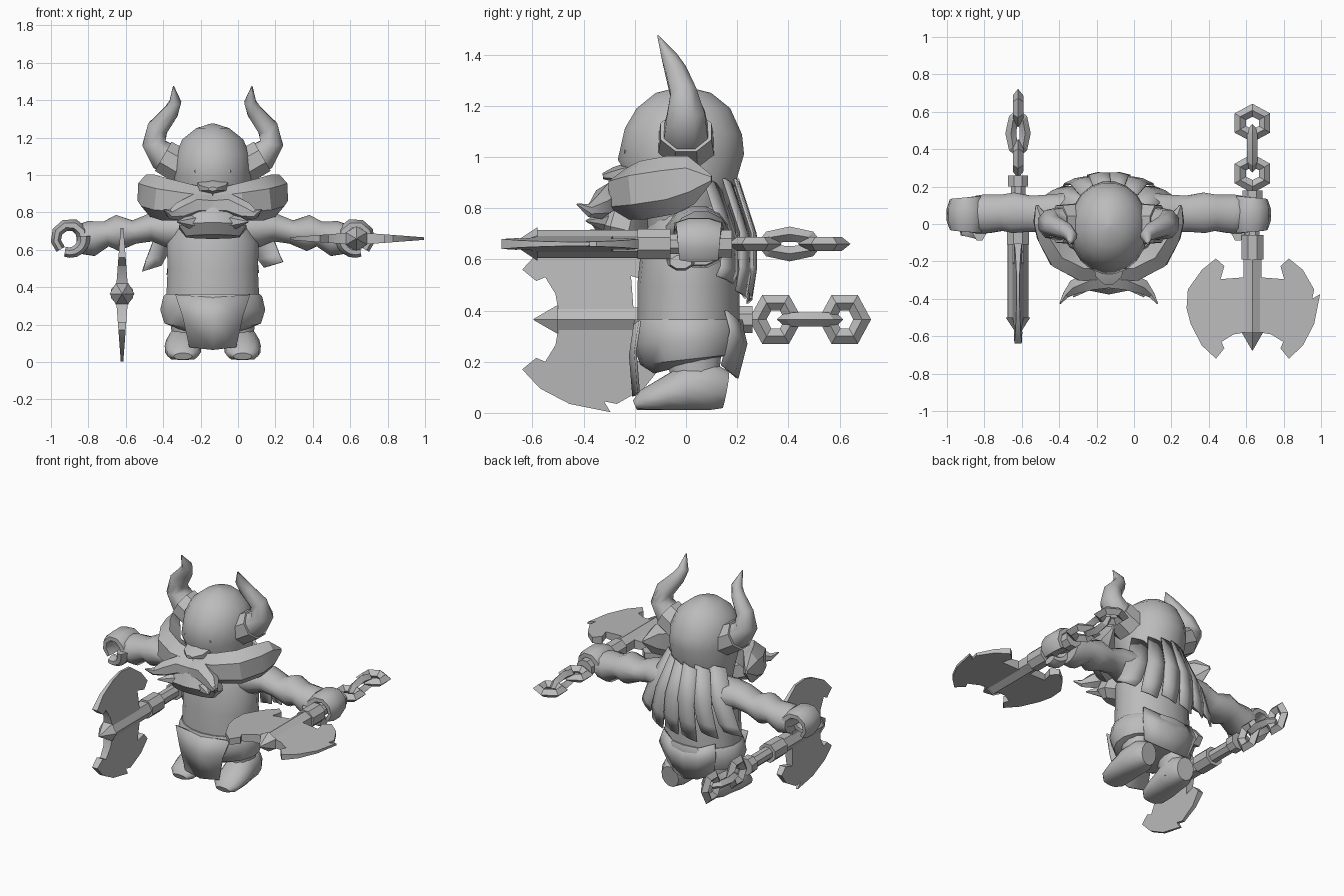
import bpy, bmesh, math
from mathutils import Vector, Matrix

if "Cube" in bpy.data.objects:
    bpy.data.objects.remove(bpy.data.objects["Cube"])

CX = -0.135  # centre line of the figure
BODY = Matrix.Translation((CX, 0, 0))
GREY = bpy.data.materials.new("plain grey")
GREY.use_nodes = True
GREY.diffuse_color = (0.5, 0.5, 0.5, 1)
GREY.node_tree.nodes["Principled BSDF"].inputs["Base Color"].default_value = (0.5, 0.5, 0.5, 1)


def finish(name, bm, frame=BODY, angle=40):
    bmesh.ops.recalc_face_normals(bm, faces=bm.faces)
    me = bpy.data.meshes.new(name)
    bm.to_mesh(me)
    bm.free()
    me.materials.append(GREY)
    ob = bpy.data.objects.new(name, me)
    bpy.context.scene.collection.objects.link(ob)
    ob.matrix_world = frame
    bpy.ops.object.select_all(action='DESELECT')
    ob.select_set(True)
    bpy.context.view_layer.objects.active = ob
    bpy.ops.object.shade_smooth_by_angle(angle=math.radians(angle))
    return ob


def tube(name, stations, n=12, up=(0, 1, 0), side=1, frame=BODY, angle=40, floor=None):
    """Loft elliptical rings (x, y, z, across, along_up) along a path."""
    bm = bmesh.new()
    pts = [Vector((s[0] * side, s[1], s[2])) for s in stations]
    rings = []
    for i, (p, s) in enumerate(zip(pts, stations)):
        t = (pts[min(i + 1, len(pts) - 1)] - pts[max(i - 1, 0)]).normalized()
        u = Vector(up).cross(t).normalized()
        w = t.cross(u)
        ring = []
        for k in range(n):
            a = math.tau * (k + 0.5) / n
            co = p + u * math.cos(a) * s[3] + w * math.sin(a) * s[4]
            if floor is not None:
                co.z = max(co.z, floor)
            ring.append(bm.verts.new(co))
        rings.append(ring)
    for r, q in zip(rings, rings[1:]):
        for k in range(n):
            bm.faces.new((r[k], r[(k + 1) % n], q[(k + 1) % n], q[k]))
    bm.faces.new(rings[0])
    bm.faces.new(rings[-1])
    return finish(name, bm, frame, angle)


def sheet(name, rows, thick=0.01):
    """Grid of points turned into a thin cloth or hair panel."""
    bm = bmesh.new()
    grid = [[bm.verts.new(p) for p in row] for row in rows]
    for r, q in zip(grid, grid[1:]):
        for k in range(len(r) - 1):
            bm.faces.new((r[k], r[k + 1], q[k + 1], q[k]))
    ob = finish(name, bm)
    mod = ob.modifiers.new("thickness", 'SOLIDIFY')
    mod.thickness = thick
    mod.offset = 0


# Head and torso
tube("head", [(0, -.01, .72, .17, .15), (0, 0, .87, .2, .19), (0, -.02, 1.0, .212, .25),
              (0, -.01, 1.1, .205, .232), (0, -.01, 1.19, .165, .185),
              (0, -.01, 1.25, .09, .11), (0, -.01, 1.275, .01, .01)], 20, angle=60)
tube("nose", [(0, -.22, .945, .095, .035), (0, -.28, .93, .08, .03), (0, -.325, .925, .025, .012)], 6, up=(0, 0, 1))
tube("torso", [(0, .01, .28, .255, .2), (0, .01, .5, .245, .2), (0, .015, .64, .25, .19),
               (0, .02, .75, .2, .17), (0, .02, .86, .15, .13)], 18, angle=60)
tube("skirt", [(0, .01, .365, .255, .21), (0, .01, .35, .268, .215), (0, .01, .28, .285, .22),
               (0, .015, .21, .262, .195), (0, .02, .19, .2, .15)], 18)
tube("chin_beard", [(0, -.27, .67, .15, .06), (0, -.26, .72, .19, .12), (0, -.24, .8, .16, .11)], 10)

# Cloth flaps
sheet("front_apron", [[(x * w, -y + .02 * abs(x), z - .015 * (x == 0)) for x in (-1, 0, 1)]
                      for w, y, z in ((.2, .2, .36), (.16, .218, .24), (.125, .205, .08))])
sheet("back_flap", [[(x * w, y - .06 * x * x, z + .05 * x * x) for x in (-1, -.5, 0, .5, 1)]
                    for w, y, z in ((.19, .215, .35), (.21, .235, .27), (.17, .2, .135))])

# Back hair: a fan of flat ragged locks
for i in range(6):
    t = (i - 2.5) / 2.5
    rows = []
    for spread, y, z, w in ((.17, .2, .9, .045), (.25, .268, .69, .056), (.3, .268, .56, .056),
                            (.325, .25, .44 + .02 * (i % 2) + .06 * t * t, .05)):
        rows.append([(spread * t + w * e, y - .1 * t * t + .008 * (e == 0) - .03 * t * e,
                      z + .015 * e) for e in (-1, 0, 1)])
    sheet(f"hair_lock_{i}", rows)

for label, s in (("left", 1), ("right", -1)):
    # Face: eyes and facial hair
    tube(label + "_eye", [(.09, -.225, 1.02, .01, .01), (.09, -.24, 1.02, .007, .007)], 6, (0, 0, 1), s)
    tube(label + "_whiskers", [(0, -.245, .85, .06, .07), (.14, -.235, .855, .08, .1), (.26, -.17, .87, .08, .115),
                               (.325, -.06, .89, .07, .115), (.36, .02, .91, .05, .095),
                               (.385, .1, .915, .008, .015)], 6, (0, 0, 1), s, angle=30)
    tube(label + "_moustache", [(0, -.29, .835, .06, .055), (.09, -.3, .84, .06, .06), (.18, -.335, .805, .045, .05),
                                (.23, -.38, .79, .02, .025), (.26, -.425, .815, .004, .004)], 6, (0, 0, 1), s, angle=30)
    tube(label + "_beard_tuft", [(.03, -.28, .75, .05, .045), (.12, -.32, .75, .045, .04),
                                 (.19, -.39, .75, .004, .004)], 6, (0, 0, 1), s, angle=30)

    # Horn and its collar
    tube(label + "_horn", [(.18, 0, 1.06, .085, .1), (.265, 0, 1.1, .088, .092), (.315, 0, 1.17, .068, .08),
                           (.295, -.01, 1.25, .06, .055), (.225, -.04, 1.335, .045, .045),
                           (.2, -.065, 1.39, .034, .034), (.21, -.11, 1.475, .003, .003)], 8, side=s, angle=50)
    tube(label + "_horn_collar", [(.16, 0, 1.04, .1, .118), (.265, 0, 1.1, .097, .108)], 8, side=s, angle=30)

    # Arm, curled fingers and thumb
    tube(label + "_arm", [(.12, .04, .7, .1, .13), (.24, .05, .71, .1, .12), (.33, .055, .72, .078, .105),
                          (.42, .055, .695, .065, .1), (.51, .06, .69, .1, .112), (.57, .06, .685, .07, .1),
                          (.65, .055, .66, .098, .108), (.7, .05, .66, .085, .105)], 12, side=s, angle=60)
    for part, a0, a1, b, y in (("fingers", 190, -50, .112, .05), ("thumb", 170, 290, .075, -.02)):
        arc = [math.radians(a0 + (a1 - a0) * k / 6) for k in range(7)]
        tube(f"{label}_{part}", [(.765 + .075 * math.cos(a), y, .66 + .075 * math.sin(a),
                                  .04 - .002 * k, b - .005 * k) for k, a in enumerate(arc)], 8, side=s, angle=50)

    # Leg and boot
    tube(label + "_leg", [(.145, .035, .06, .08, .1), (.145, .035, .16, .078, .1), (.14, .02, .3, .1, .13)], 12, side=s)
    tube(label + "_boot", [(.145, .155, .09, .06, .075), (.15, .1, .1, .09, .1), (.155, 0, .095, .097, .095),
                           (.16, -.08, .07, .1, .07), (.16, -.165, .045, .087, .047),
                           (.16, -.2, .03, .05, .02)], 12, (0, 0, 1), s, floor=.012)


def blade(name, notch, side, frame):
    """Axe blade outline in (along, out), thinning towards its edge."""
    edge = [(-.58, .04), (-.59, .1), (-.63, .165), (-.665, .15), (-.72, .195), (-.65, .27), (-.535, .33)]
    edge += [(-.375, .362), (-.4, .32), (-.35, .33)] if notch else [(-.45, .352), (-.35, .345)]
    edge += [(-.245, .27), (-.185, .195), (-.225, .15), (-.295, .17), (-.285, .04)]
    bm = bmesh.new()
    faces = [[bm.verts.new((v * side, u, f * (.034 - .075 * v))) for u, v in edge] for f in (1, -1)]
    for f in faces:
        bm.faces.new(f)
    for k in range(len(edge)):
        j = (k + 1) % len(edge)
        bm.faces.new((faces[0][k], faces[0][j], faces[1][j], faces[1][k]))
    finish(name, bm, frame, 25)


def ring(name, u, sx, sy, turn, segments, r, frame):
    """Chain link around a point on the shaft axis."""
    bm = bmesh.new()
    loops = []
    for k in range(segments):
        a = math.tau * k / segments
        loops.append([bm.verts.new(((sx + d) * math.sin(a), u + (sy + d) * math.cos(a), h))
                      for d, h in ((r, 0), (0, .028), (-r, 0), (0, -.028))])
    for k in range(segments):
        p, q = loops[k], loops[(k + 1) % segments]
        for m in range(4):
            bm.faces.new((p[m], p[(m + 1) % 4], q[(m + 1) % 4], q[m]))
    bmesh.ops.rotate(bm, matrix=Matrix.Rotation(turn, 3, 'Y'), verts=bm.verts)
    finish(name, bm, frame, 25)


# Double axes with a short chain at the end of each handle
AXES = (("left_axe", Matrix.Translation((.633, 0, .66))),
        ("right_axe", Matrix.Translation((-.62, .08, .365)) @ Matrix.Rotation(math.pi / 2, 4, 'Y')))
for name, m in AXES:
    blade(name + "_notched_blade", True, 1, m)
    blade(name + "_plain_blade", False, -1, m)
    for part, n, prof in (("spike", 6, ((-.675, .003), (-.58, .066))),
                          ("shaft", 6, ((-.58, .055), (-.19, .055))),
                          ("socket", 8, ((-.19, .064), (-.06, .064))),
                          ("grip", 8, ((-.06, .042), (.14, .042))),
                          ("pommel", 8, ((.12, .058), (.18, .058)))):
        tube(f"{name}_{part}", [(0, u, 0, r, r) for u, r in prof], n, (0, 0, 1), frame=m, angle=25)
    ring(name + "_first_link", .27, .075, .07, 0, 6, .035, m)
    ring(name + "_middle_link", .405, .038, .1, math.pi / 2, 8, .03, m)
    ring(name + "_last_link", .54, .075, .068, 0, 6, .035, m)
